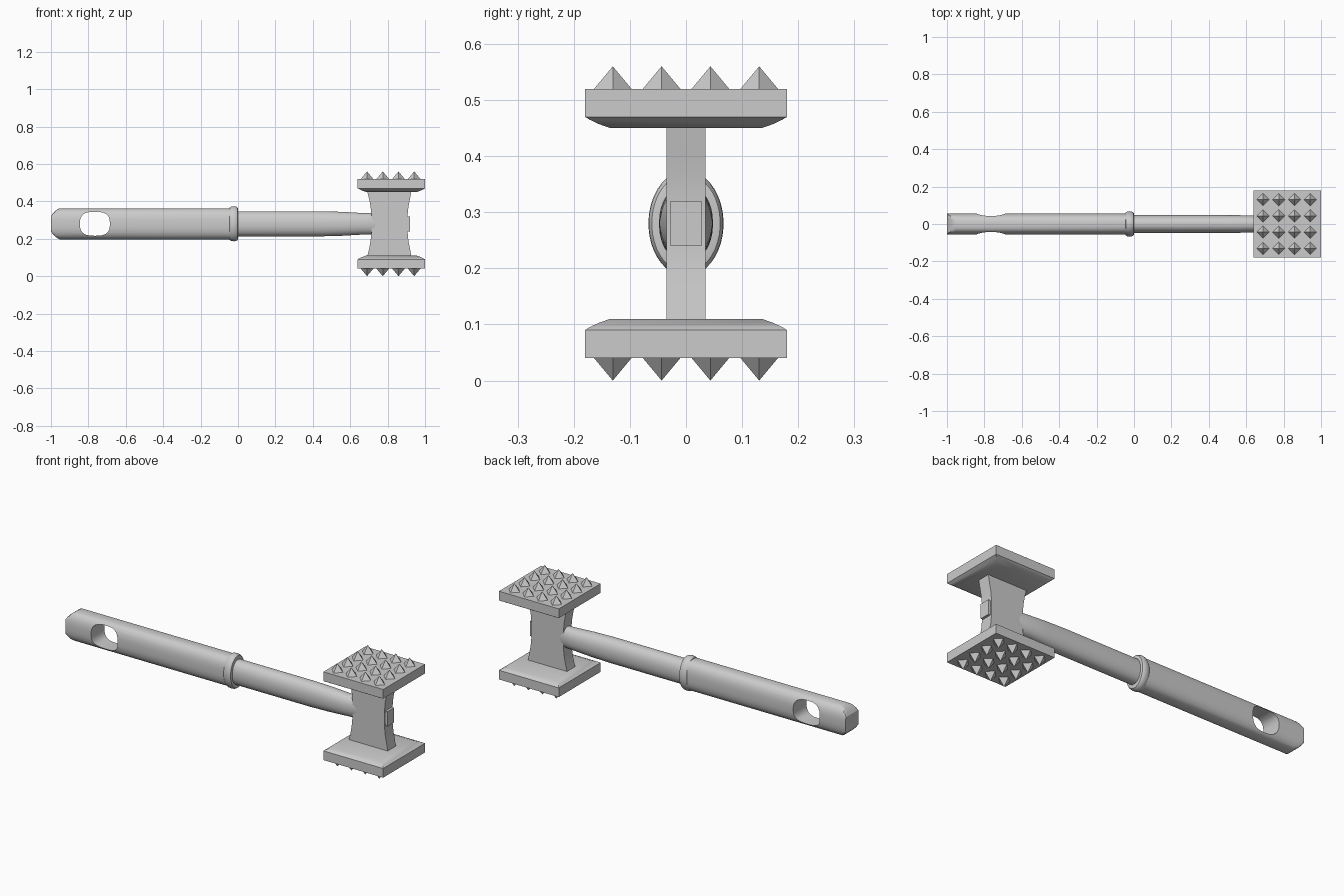
import bpy, bmesh
from math import sin, cos, pi, radians
from mathutils import Matrix

if "Cube" in bpy.data.objects:
    bpy.data.objects.remove(bpy.data.objects["Cube"])

ZC = 0.28   # height of the handle axis
HX = 0.82   # centre of the hammer head


def finish(name, bm, smooth=None):
    bmesh.ops.recalc_face_normals(bm, faces=bm.faces)
    me = bpy.data.meshes.new(name)
    bm.to_mesh(me)
    bm.free()
    ob = bpy.data.objects.new(name, me)
    bpy.context.collection.objects.link(ob)
    if smooth:
        shade(ob, smooth)
    return ob


def shade(ob, angle):
    bpy.ops.object.select_all(action='DESELECT')
    ob.select_set(True)
    bpy.context.view_layer.objects.active = ob
    bpy.ops.object.shade_smooth_by_angle(angle=radians(angle))


def loft(name, rings, smooth=None):
    """Skin a list of equal-length point rings and cap both ends."""
    bm = bmesh.new()
    vs = [[bm.verts.new(p) for p in r] for r in rings]
    n = len(vs[0])
    for a, b in zip(vs, vs[1:]):
        for i in range(n):
            j = (i + 1) % n
            bm.faces.new((a[i], a[j], b[j], b[i]))
    bm.faces.new(vs[0])
    bm.faces.new(vs[-1])
    return finish(name, bm, smooth)


def oval(x, ry, rz, power=2.0, clip=9.0, n=40):
    """Superellipse section across x, with its top and bottom cut at clip."""
    pts = []
    for i in range(n):
        t = 2 * pi * (i + 0.5) / n
        c, s = cos(t), sin(t)
        y = ry * abs(c) ** (2 / power) * (1 if c > 0 else -1)
        z = rz * abs(s) ** (2 / power) * (1 if s > 0 else -1)
        pts.append((x, y, ZC + max(-clip, min(clip, z))))
    return pts


# Grip with a rounded end
end = [(-1, .04), (-.992, .053), (-.98, .066), (-.967, .076), (-.955, .084)]
grip = loft("grip", [oval(x, .057, .083, 2.6, c) for x, c in end]
            + [oval(-.03, .057, .083, 2.6)])

# Hanging hole through the grip
hole = []
for y in (-.2, .2):
    ring = []
    for i in range(32):
        t = 2 * pi * i / 32
        c, s = cos(t), sin(t)
        ring.append((-.765 + .08 * abs(c) ** .7 * (1 if c > 0 else -1), y,
                     ZC + .064 * abs(s) ** .7 * (1 if s > 0 else -1)))
    hole.append(ring)
cutter = loft("hole_cutter", hole)
cutter.hide_render = True
mod = grip.modifiers.new("hole", 'BOOLEAN')
mod.operation = 'DIFFERENCE'
mod.solver = 'EXACT'
mod.object = cutter
bpy.context.view_layer.objects.active = grip
bpy.ops.object.modifier_apply(modifier=mod.name)
bpy.data.objects.remove(cutter)
shade(grip, 30)

# Collar between grip and neck
collar = [(-.046, .055, .08), (-.044, .061, .087), (-.036, .066, .092),
          (-.022, .067, .094), (-.01, .066, .092), (-.002, .061, .087), (0, .052, .077)]
loft("collar", [oval(*c) for c in collar], 40)

# Neck, tapering into the head
neck = [(-.02, .048, .067), (.45, .048, .067), (.56, .047, .064), (.66, .046, .058), (.75, .046, .057)]
neck[-1] = (.75, .033, .057)
loft("neck", [oval(*c, 2.2) for c in neck], 40)

# Waisted post of the head: profile swept across y
half = [(.17, .692, .926), (.13, .702, .919), (.09, .709, .911),
        (.05, .713, .907), (0, .715, .905)]
levels = half + [(-z, a, b) for z, a, b in half[-2::-1]]
outline = [(a, z) for z, a, b in levels] + [(b, z) for z, a, b in reversed(levels)]
loft("head_post", [[(x, y, ZC + z) for x, z in outline] for y in (-.035, .035)], 30)

# Square tenon end on the outer side of the post
bm = bmesh.new()
bmesh.ops.create_cube(bm, size=1, matrix=Matrix.Translation((.895, 0, ZC))
                      @ Matrix.Diagonal((.05, .056, .08, 1)))
finish("tenon", bm)

# Two striking plates, each with a 4 x 4 grid of pointed teeth
for label, s in (("upper", 1), ("lower", -1)):
    prof = [(.18, .24), (.18, .19), (.172, .185), (.155, .177), (.135, .17)]
    loft(label + "_plate", [[(HX + u * r, v * r, ZC + s * z)
                             for u, v in ((-1, -1), (1, -1), (1, 1), (-1, 1))]
                            for r, z in prof], 30)
    bm = bmesh.new()
    for i in range(4):
        for j in range(4):
            m = Matrix.Translation((HX - .004 + (i - 1.5) * .084, (j - 1.5) * .087, ZC + s * .259))
            if s < 0:
                m = m @ Matrix.Rotation(pi, 4, 'X')
            bmesh.ops.create_cone(bm, cap_ends=True, segments=4, radius1=.035,
                                  radius2=0, depth=.042, matrix=m)
    finish(label + "_teeth", bm)
